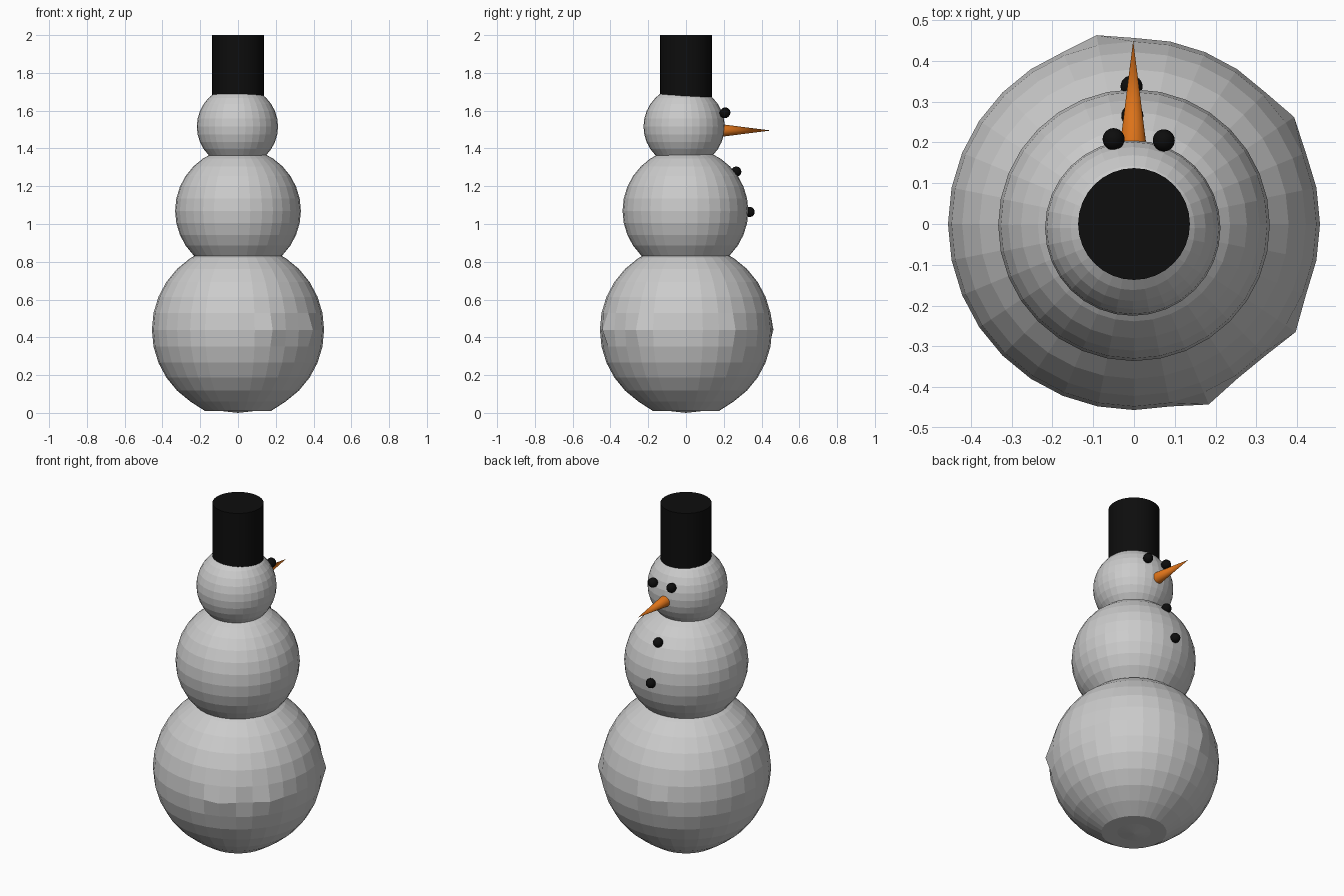
import bpy, math

if "Cube" in bpy.data.objects:
    bpy.data.objects.remove(bpy.data.objects["Cube"])


def material(name, rgb):
    m = bpy.data.materials.new(name)
    m.diffuse_color = (*rgb, 1)
    m.use_nodes = True
    m.node_tree.nodes["Principled BSDF"].inputs["Base Color"].default_value = m.diffuse_color
    return m


SNOW = material("snow_white", (0.6, 0.6, 0.6))
BLACK = material("coal_black", (0.004, 0.004, 0.004))
ORANGE = material("carrot_orange", (0.72, 0.17, 0.01))


def finish(name, mat):
    ob = bpy.context.object
    ob.name = name
    ob.data.materials.append(mat)
    return ob


def ball(name, mat, radius, loc, segments=32, rings=16):
    bpy.ops.mesh.primitive_uv_sphere_add(segments=segments, ring_count=rings,
                                         radius=radius, location=loc)
    return finish(name, mat)


# Three stacked faceted snowballs
lower = ball("lower_body", SNOW, 0.456, (0, 0, 0.44))
ball("upper_body", SNOW, 0.333, (0, -0.003, 1.07))
ball("head", SNOW, 0.215, (-0.003, -0.01, 1.516))

# Flattened underside and a few bulging corners on the lower ball's widest ring
bulges = {-34: 1.045, -68: 1.05, 34: 1.035, 101: 1.035}
for v in lower.data.vertices:
    r = math.hypot(v.co.x, v.co.y)
    if v.co.z < -0.42:
        v.co.z = -0.43 if r > 0.01 else -0.44
    if abs(v.co.z) < 0.01:
        az = math.degrees(math.atan2(v.co.y, v.co.x))
        for a, s in bulges.items():
            if abs(az - a) < 3:
                v.co.x *= s
                v.co.y *= s

# Brimless tall hat
bpy.ops.mesh.primitive_cylinder_add(vertices=32, radius=0.137, depth=0.34,
                                    location=(0, 0, 1.83))
finish("hat", BLACK)
bpy.ops.object.shade_smooth_by_angle()

# Carrot nose pointing along +y
bpy.ops.mesh.primitive_cone_add(vertices=32, radius1=0.034, radius2=0, depth=0.27,
                                location=(-0.002, 0.315, 1.495),
                                rotation=(-math.pi / 2, 0, 0))
finish("nose", ORANGE)
bpy.ops.object.shade_smooth_by_angle()

# Coal eyes and buttons
coals = {
    "left_eye": (-0.05, 0.208, 1.59),
    "right_eye": (0.073, 0.205, 1.587),
    "top_button": (-0.004, 0.266, 1.277),
    "bottom_button": (-0.006, 0.337, 1.064),
}
for name, loc in coals.items():
    ball(name, BLACK, 0.027, loc, 24, 12)
    bpy.ops.object.shade_smooth()
